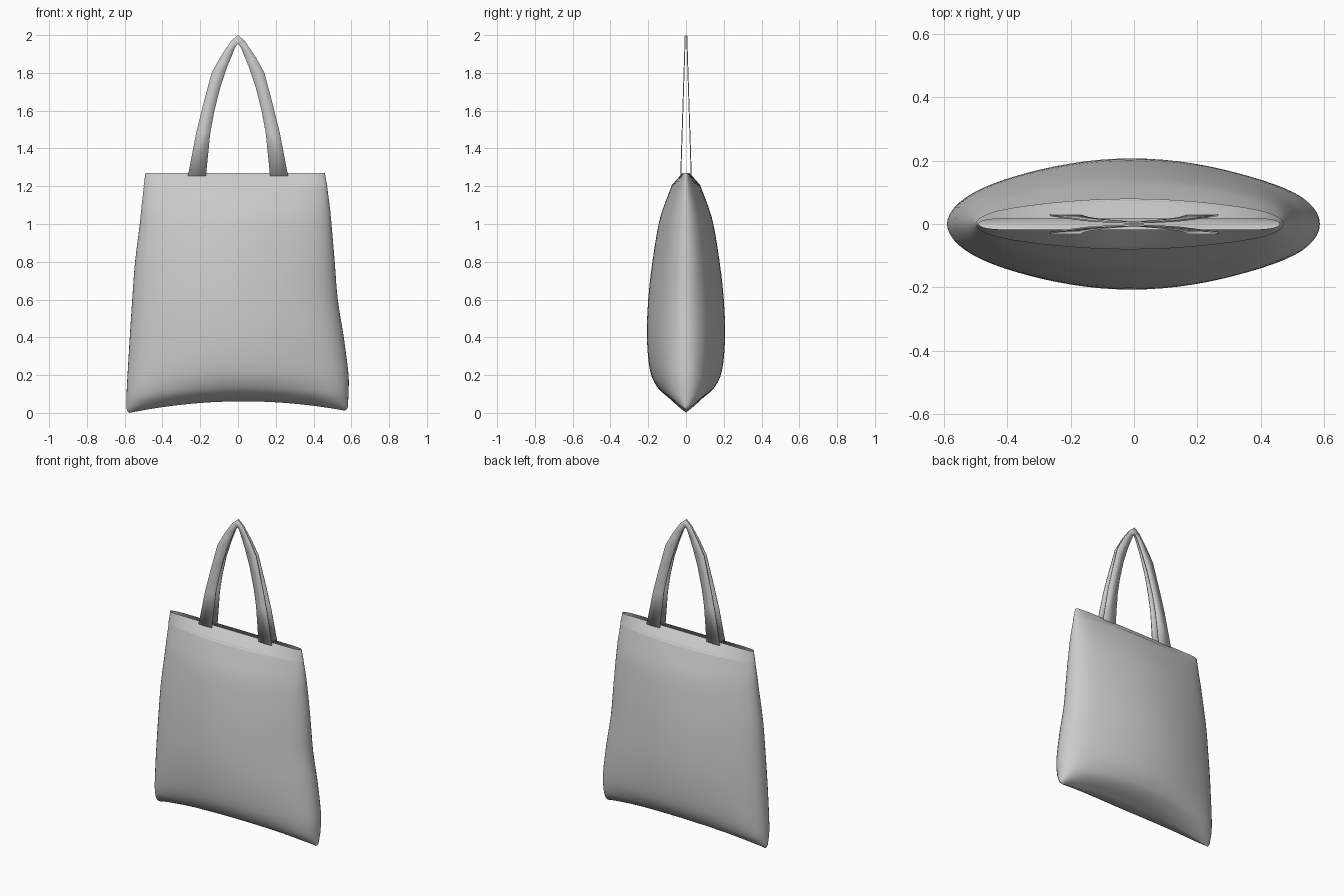
import bpy
import bmesh
from math import cos, sin, pi

cube = bpy.data.objects.get("Cube")
if cube:
    bpy.data.objects.remove(cube, do_unlink=True)

# One cloth colour
cloth = bpy.data.materials.new("light grey cloth")
cloth.use_nodes = True
grey = (0.6, 0.6, 0.6, 1)
cloth.diffuse_color = grey
cloth.node_tree.nodes["Principled BSDF"].inputs["Base Color"].default_value = grey

# Cross-sections: height, left end, right end, middle half-depth, end half-depth
BODY = [
    (0.0, -0.575, 0.565, 0, 0),
    (0.015, -0.588, 0.58, 0.055, 0.03),
    (0.05, -0.59, 0.583, 0.115, 0.055),
    (0.1, -0.59, 0.585, 0.155, 0.07),
    (0.2, -0.585, 0.585, 0.19, 0.075),
    (0.4, -0.573, 0.56, 0.207, 0.075),
    (0.6, -0.56, 0.528, 0.2, 0.07),
    (0.8, -0.545, 0.512, 0.178, 0.065),
    (1.0, -0.52, 0.495, 0.145, 0.055),
    (1.1, -0.51, 0.485, 0.115, 0.045),
    (1.21, -0.497, 0.47, 0.073, 0.027),
]
HEM = [
    (1.2, -0.5, 0.473, 0.08, 0.03),
    (1.235, -0.495, 0.466, 0.05, 0.024),
    (1.27, -0.49, 0.46, 0.018, 0.018),
]
COLUMNS = 72


def finish(bm, name, angle):
    bmesh.ops.remove_doubles(bm, verts=bm.verts, dist=0.0002)
    bmesh.ops.recalc_face_normals(bm, faces=bm.faces)
    mesh = bpy.data.meshes.new(name)
    bm.to_mesh(mesh)
    bm.free()
    mesh.materials.append(cloth)
    obj = bpy.data.objects.new(name, mesh)
    bpy.context.collection.objects.link(obj)
    bpy.ops.object.select_all(action='DESELECT')
    obj.select_set(True)
    bpy.context.view_layer.objects.active = obj
    bpy.ops.object.shade_smooth_by_angle(angle=angle)
    return obj


def smooth_rows(rows, steps):
    """Spline through the cross-sections."""
    out = []
    for i in range(len(rows) - 1):
        quad = [rows[max(i - 1, 0)], rows[i], rows[i + 1], rows[min(i + 2, len(rows) - 1)]]
        for s in range(steps):
            t = s / steps
            out.append([b + t / 2 * (c - a + t * (2*a - 5*b + 4*c - d + t * (3*b - a - 3*c + d)))
                        for a, b, c, d in zip(*quad)])
    return out + [rows[-1]]


def section(bm, row):
    """Pillow-shaped ring with rounded ends and a raised middle near the floor."""
    z, left, right, mid, end = row
    ring = []
    for i in range(COLUMNS):
        a = 2 * pi * i / COLUMNS
        u = cos(a)
        bulge = max(cos(pi * u / 2), 0) ** 0.85
        y = (end + (mid - end) * bulge) * max(1 - u ** 14, 0) ** 0.5
        y = y if sin(a) >= 0 else -y
        x = (left + right) / 2 + u * (right - left) / 2
        lift = (0.055 * (1 - u * u) + 0.006 * (u + 1)) * max(1 - z / 0.3, 0)
        ring.append(bm.verts.new((x, y, z + lift)))
    return ring


def loft(name, rows):
    bm = bmesh.new()
    rings = [section(bm, r) for r in rows]
    for low, high in zip(rings, rings[1:]):
        for i in range(COLUMNS):
            j = (i + 1) % COLUMNS
            bm.faces.new((low[i], low[j], high[j], high[i]))
    return finish(bm, name, pi / 3)


loft("bag_body", smooth_rows(BODY, 3))
loft("top_hem", HEM)

# Straps: outer and inner edge of one half, mirrored in x
OUTER = [(0.265, 1.255), (0.222, 1.48), (0.185, 1.63), (0.14, 1.8), (0.09, 1.89), (0.035, 1.97), (0, 2)]
INNER = [(0.17, 1.25), (0.147, 1.48), (0.127, 1.59), (0.095, 1.72), (0.058, 1.83), (0.017, 1.93), (0, 1.955)]


def strap(name, side):
    bm = bmesh.new()

    def vert(x, z):
        return bm.verts.new((x, side * (0.004 + 0.032 * (2 - z)), z))

    for sign in (-1, 1):
        pairs = [(vert(sign * o[0], o[1]), vert(sign * i[0], i[1])) for o, i in zip(OUTER, INNER)]
        for (a, b), (c, d) in zip(pairs, pairs[1:]):
            bm.faces.new((a, b, d, c))
    obj = finish(bm, name, pi / 6)
    mod = obj.modifiers.new("thickness", 'SOLIDIFY')
    mod.thickness = 0.005
    mod.offset = 0


strap("front_strap", -1)
strap("back_strap", 1)
